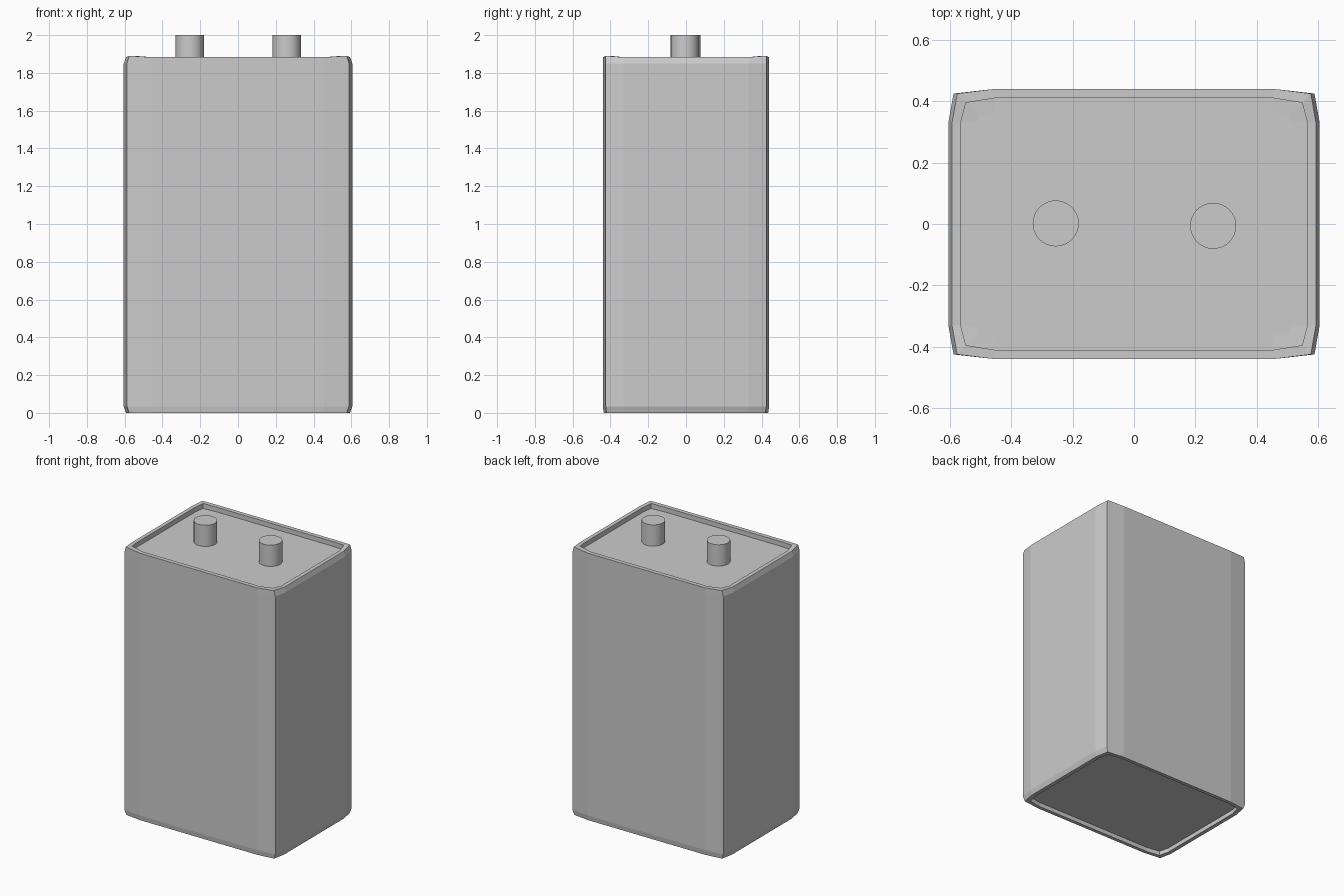
import bpy, bmesh, math

if "Cube" in bpy.data.objects:
    bpy.data.objects.remove(bpy.data.objects["Cube"])


def outline(dx, dy):
    """Twelve-point rounded rectangle, inset by dx and dy."""
    q = [(0.605 - dx, 0.33), (0.588 - dx, 0.425 - dy), (0.455, 0.44 - dy)]
    pts = list(q)
    pts += [(-x, y) for x, y in reversed(q)]
    pts += [(-x, -y) for x, y in q]
    pts += [(x, -y) for x, y in reversed(q)]
    return pts


# Battery case: inset x, inset y, height, corner lift for each ring
rings = [
    (0.04, 0.03, 0.03, 0.0),     # underside recess
    (0.04, 0.03, 0.0, 0.0),
    (0.012, 0.005, 0.0, 0.0),    # bottom rim
    (0.0, 0.0, 0.035, 0.0),
    (0.0, 0.0, 1.85, 0.0),
    (0.012, 0.0, 1.883, 0.007),  # top rim
    (0.04, 0.03, 1.883, 0.007),
    (0.04, 0.03, 1.85, 0.004),   # top recess
    (0.085, 0.075, 1.85, 0.0),
]
bm = bmesh.new()
loops = []
for dx, dy, z, lift in rings:
    loops.append([bm.verts.new((x, y, z + (lift if i % 3 == 1 else 0)))
                  for i, (x, y) in enumerate(outline(dx, dy))])
for a, b in zip(loops, loops[1:]):
    for i in range(12):
        j = (i + 1) % 12
        bm.faces.new((a[i], a[j], b[j], b[i]))
bm.faces.new(list(reversed(loops[0])))
bm.faces.new(loops[-1])
bmesh.ops.recalc_face_normals(bm, faces=bm.faces)
mesh = bpy.data.meshes.new("battery_case")
bm.to_mesh(mesh)
bm.free()
bpy.context.collection.objects.link(bpy.data.objects.new("battery_case", mesh))

# Terminal posts
for name, x, y in (("left_terminal", -0.255, 0.002), ("right_terminal", 0.258, -0.006)):
    bpy.ops.mesh.primitive_cylinder_add(vertices=32, radius=0.075, depth=0.16,
                                        location=(x, y, 1.92))
    bpy.context.object.name = name
    bpy.ops.object.shade_smooth_by_angle(angle=math.radians(40))
